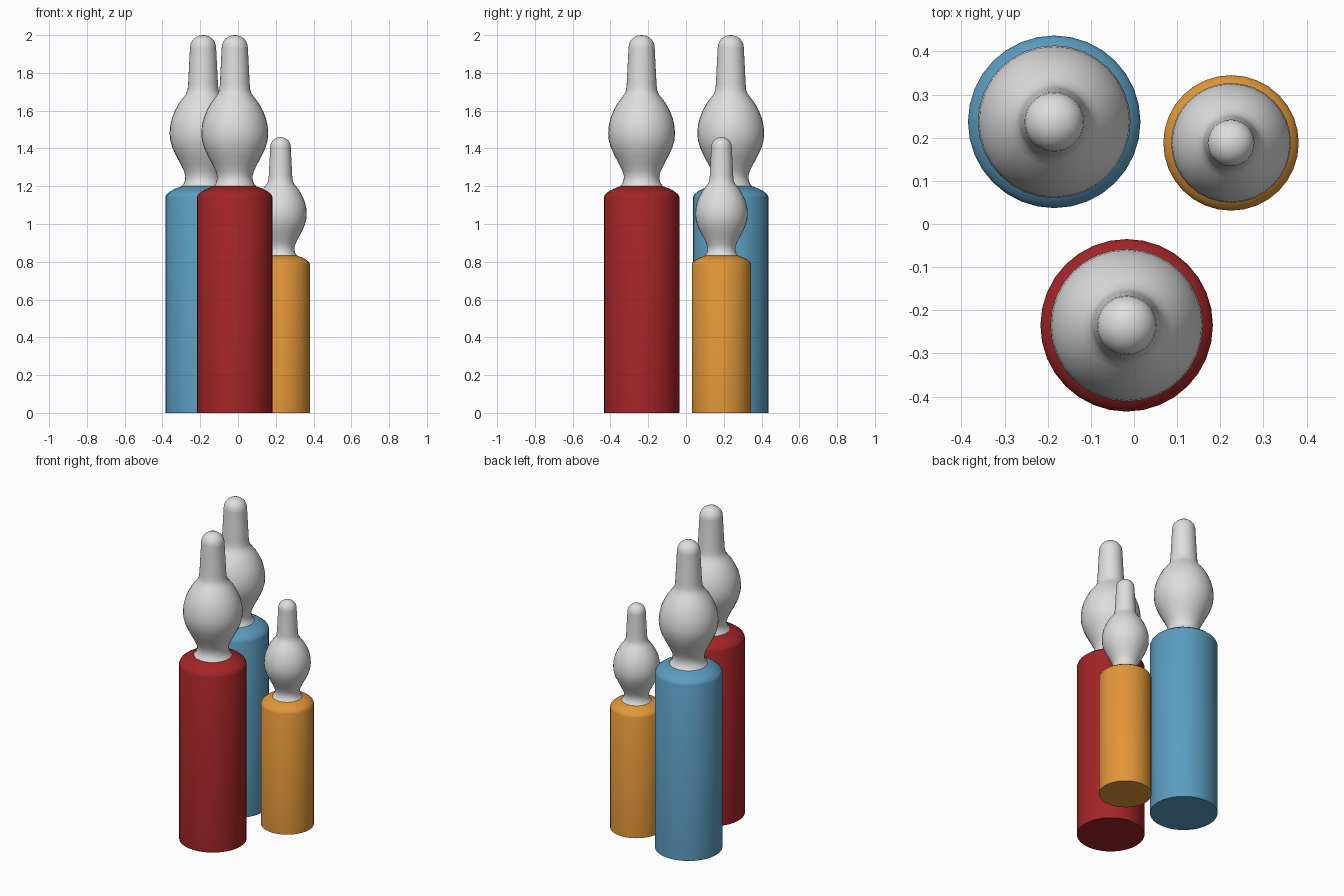
import bpy, bmesh, math

if "Cube" in bpy.data.objects:
    bpy.data.objects.remove(bpy.data.objects["Cube"])

SEG = 32


def material(name, rgb):
    m = bpy.data.materials.new(name)
    m.diffuse_color = (*rgb, 1)
    m.use_nodes = True
    m.node_tree.nodes["Principled BSDF"].inputs["Base Color"].default_value = m.diffuse_color
    return m


white = material("pale_grey", (0.73, 0.73, 0.73))
red = material("red", (0.37, 0.018, 0.020))
blue = material("blue", (0.105, 0.335, 0.53))
orange = material("orange", (0.76, 0.31, 0.04))


def lathe(name, profile, scale, loc, mat):
    """Spin a (radius, height) profile round z; end rings are filled or closed to a point."""
    bm = bmesh.new()
    rings = []
    for r, z in profile:
        n = SEG if r > 0 else 1
        rings.append([bm.verts.new((r * scale * math.cos(2 * math.pi * i / SEG),
                                    r * scale * math.sin(2 * math.pi * i / SEG),
                                    z)) for i in range(n)])
    for a, b in zip(rings, rings[1:]):
        for i in range(SEG):
            j = (i + 1) % SEG
            if len(b) == 1:
                bm.faces.new((a[i], a[j], b[0]))
            else:
                bm.faces.new((a[i], a[j], b[j], b[i]))
    for ring in (rings[0], rings[-1]):
        if len(ring) > 1:
            bm.faces.new(ring)
    bmesh.ops.recalc_face_normals(bm, faces=bm.faces)
    me = bpy.data.meshes.new(name)
    bm.to_mesh(me)
    bm.free()
    me.materials.append(mat)
    ob = bpy.data.objects.new(name, me)
    ob.location = loc
    bpy.context.collection.objects.link(ob)
    bpy.ops.object.select_all(action='DESELECT')
    ob.select_set(True)
    bpy.context.view_layer.objects.active = ob
    bpy.ops.object.shade_smooth_by_angle(angle=math.radians(40))


# Shapes above the body top, for the full-size bottle
SHOULDER = [(0.2, -0.058), (0.193, -0.043), (0.172, -0.026), (0.145, -0.012), (0.113, 0)]
BULB = [(0.113, 0), (0.101, 0.015), (0.095, 0.035), (0.094, 0.055), (0.101, 0.08),
        (0.118, 0.115), (0.142, 0.16), (0.163, 0.205), (0.174, 0.245), (0.177, 0.28),
        (0.174, 0.32), (0.165, 0.36), (0.149, 0.40), (0.127, 0.44), (0.104, 0.47),
        (0.089, 0.49), (0.082, 0.51), (0.079, 0.54), (0.069, 0.735)]
CAP = [(0.069, 0.735)] + [(0.069 * math.cos(t * math.pi / 12), 0.735 + 0.065 * math.sin(t * math.pi / 12))
                          for t in range(1, 6)] + [(0, 0.8)]


def bottle(name, x, y, height, scale, mat):
    def lift(pts):
        return [(r, height + z * scale) for r, z in pts]
    loc = (x, y, 0)
    lathe(name + "_body", [(0.2, 0)] + lift(SHOULDER), scale, loc, mat)
    lathe(name + "_bulb", lift(BULB), scale, loc, white)
    lathe(name + "_cap", lift(CAP), scale, loc, white)


bottle("red_bottle", -0.017, -0.235, 1.2, 1.0, red)
bottle("blue_bottle", -0.185, 0.237, 1.2, 1.0, blue)
bottle("orange_bottle", 0.225, 0.188, 0.832, 0.785, orange)
